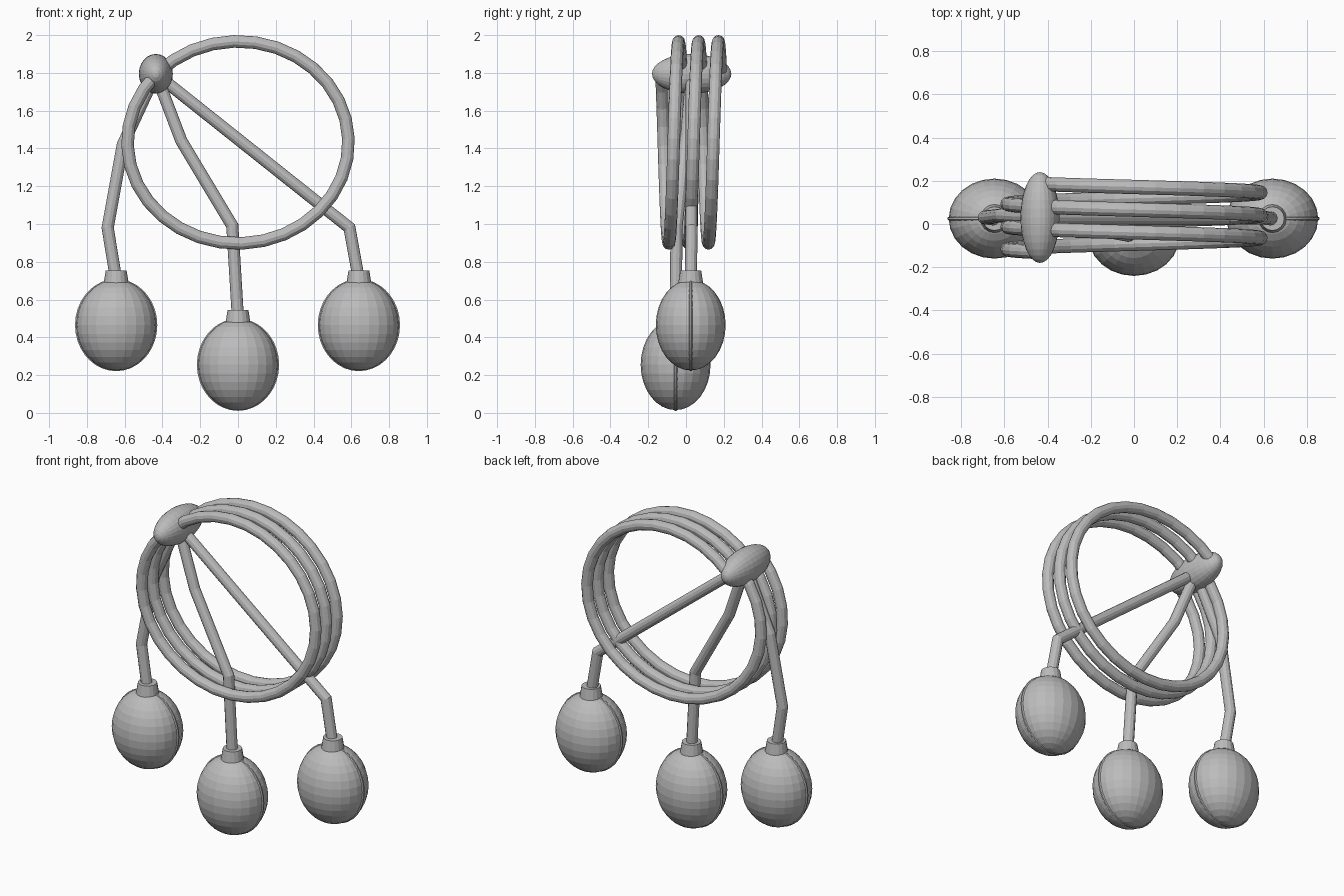
import bpy, bmesh, math
from mathutils import Vector, Matrix

if "Cube" in bpy.data.objects:
    bpy.data.objects.remove(bpy.data.objects["Cube"], do_unlink=True)

grey = bpy.data.materials.new("plain_grey")
grey.use_nodes = True
GREY = (0.5, 0.5, 0.5, 1)
grey.diffuse_color = GREY
grey.node_tree.nodes["Principled BSDF"].inputs["Base Color"].default_value = GREY


def finish(bm, name):
    mesh = bpy.data.meshes.new(name)
    bmesh.ops.recalc_face_normals(bm, faces=bm.faces)
    bm.to_mesh(mesh)
    bm.free()
    mesh.materials.append(grey)
    obj = bpy.data.objects.new(name, mesh)
    bpy.context.collection.objects.link(obj)
    return obj


def ellipsoid(name, centre, radii, axis="Z"):
    bm = bmesh.new()
    bmesh.ops.create_uvsphere(bm, u_segments=24, v_segments=16, radius=1)
    if axis == "Y":
        bmesh.ops.rotate(bm, verts=bm.verts, matrix=Matrix.Rotation(math.pi / 2, 3, "X"))
    bmesh.ops.scale(bm, verts=bm.verts, vec=radii)
    bmesh.ops.translate(bm, verts=bm.verts, vec=centre)
    return finish(bm, name)


def tube(name, points, radius, sides=12, closed=False):
    """Sweep a round section along a path, mitred at every bend."""
    bm = bmesh.new()
    pts = [Vector(p) for p in points]
    n = len(pts)
    rings = []
    for i, p in enumerate(pts):
        before = pts[i - 1] if closed or i else None
        after = pts[(i + 1) % n] if closed or i < n - 1 else None
        a = (p - before).normalized() if before else (after - p).normalized()
        b = (after - p).normalized() if after else a
        along = (a + b).normalized()
        side = Vector((0, 1, 0))
        side = (side - along * side.dot(along)).normalized()
        out = along.cross(side)
        stretch = 1 / max(0.5, along.dot(b))
        rings.append([bm.verts.new(p + radius * (side * math.cos(t) + out * math.sin(t) * stretch))
                      for t in (2 * math.pi * k / sides for k in range(sides))])
    for i in range(n if closed else n - 1):
        r, s = rings[i], rings[(i + 1) % n]
        for k in range(sides):
            m = (k + 1) % sides
            bm.faces.new((r[k], r[m], s[m], s[k]))
    if not closed:
        bm.faces.new(rings[0])
        bm.faces.new(rings[-1])
    return finish(bm, name)


# Coiled rope: three turns, starting and ending inside the knot
TURNS, STEPS = 3, 32
START = math.radians(-47)
coil = []
for i in range(TURNS * STEPS + 1):
    f = i / STEPS
    a = START + 2 * math.pi * f
    coil.append((0.585 * math.sin(a), 0.185 - 0.105 * f, 1.432 + 0.535 * math.cos(a)))
tube("coiled_rope", coil, 0.033)

# Knot binding the coil
KNOT = (-0.435, 0.03, 1.795)
ellipsoid("knot", KNOT, (0.09, 0.21, 0.105), "Y")

# Three weights, each with a seam, a collar and a cord up to the knot
weights = {
    "right": ((-0.645, 0.025, 0.465), [(-0.61, 0.04, 1.42), (-0.69, 0.03, 0.98)]),
    "middle": ((0, -0.055, 0.255), [(-0.3, 0.0, 1.44), (-0.03, -0.05, 0.99)]),
    "left": ((0.64, 0.025, 0.465), [(0.59, 0.03, 0.98)]),
}
for side, (centre, bends) in weights.items():
    c = Vector(centre)
    ellipsoid(side + "_weight", c, (0.212, 0.185, 0.24))
    seam = [c + Vector((0.21 * math.cos(t), 0, 0.236 * math.sin(t)))
            for t in (2 * math.pi * k / 36 for k in range(36))]
    tube(side + "_weight_seam", seam, 0.009, 6, True)
    bm = bmesh.new()
    bmesh.ops.create_cone(bm, cap_ends=True, segments=16, radius1=0.068, radius2=0.055, depth=0.08,
                          matrix=Matrix.Translation(c + Vector((0, 0, 0.25))))
    finish(bm, side + "_collar")
    tube(side + "_cord", [KNOT] + bends + [c + Vector((0, 0, 0.24))], 0.032)
